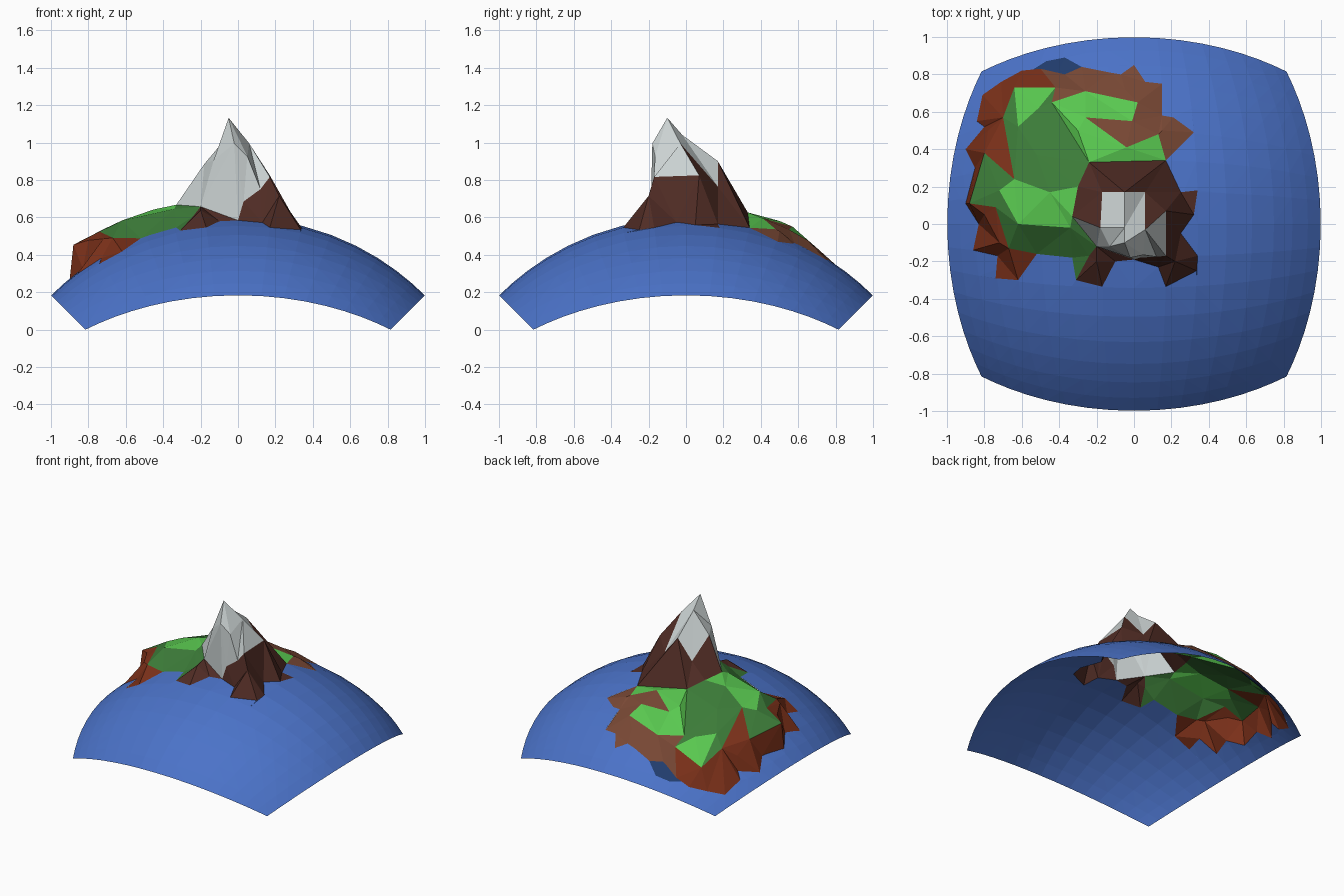
import bpy, math
from mathutils import Vector
from mathutils.geometry import delaunay_2d_cdt

if "Cube" in bpy.data.objects:
    bpy.data.objects.remove(bpy.data.objects["Cube"])

R = 1.412            # planet radius
ZC = -R / math.sqrt(3)


def sea(x, y):
    return math.sqrt(R * R - x * x - y * y) + ZC


def inside(x, y, ring):
    hit = False
    for a, b in zip(ring, ring[1:] + ring[:1]):
        if (a[1] > y) != (b[1] > y) and x < (b[0] - a[0]) * (y - a[1]) / (b[1] - a[1]) + a[0]:
            hit = not hit
    return hit


def material(name, rgb):
    m = bpy.data.materials.new(name)
    m.diffuse_color = (*rgb, 1)
    m.use_nodes = True
    m.node_tree.nodes["Principled BSDF"].inputs["Base Color"].default_value = m.diffuse_color
    return m


def make(name, verts, faces, mat):
    used = sorted({i for f in faces for i in f})
    idx = {v: i for i, v in enumerate(used)}
    me = bpy.data.meshes.new(name)
    me.from_pydata([verts[i] for i in used], [], [[idx[i] for i in f] for f in faces])
    me.materials.append(mat)
    ob = bpy.data.objects.new(name, me)
    bpy.context.collection.objects.link(ob)
    return ob


def loop(start, count):
    return [(start + i, start + (i + 1) % count) for i in range(count)]


def centre(verts, tri):
    return [sum(verts[i][k] for i in tri) / 3 for k in (0, 1)]


# shoreline, clockwise: north bays, mountain foot, west bays
north = [(-.71, .76), (-.6, .82), (-.5, .83), (-.37, .80), (-.28, .84), (-.13, .81), (-.07, .80),
         (0, .85), (.06, .76), (.15, .75), (.15, .58), (.21, .57), (.32, .49)]
foot = [(.17, .34), (.25, .17), (.34, .18), (.32, .05), (.25, -.05), (.34, -.17), (.335, -.25),
        (.17, -.335), (.13, -.23), (0, -.19), (-.1, -.2), (-.17, -.335), (-.31, -.30)]
west = [(-.33, -.18), (-.52, -.16), (-.62, -.30), (-.74, -.29), (-.73, -.17), (-.86, -.14),
        (-.83, 0), (-.90, .11), (-.85, .3), (-.90, .4), (-.80, .52), (-.84, .55), (-.81, .69)]


def shore(ring):
    return [(x, y, 0) for x, y in ring]


# rings with height above the sea
coast = shore(north + foot + west)
inner = [(-.24, -.17, .04), (-.2, -.12, .08), (-.33, .04, .11), (-.30, .2, .11), (-.24, .33, .09)]
mountain = shore(foot) + inner
grass = shore(foot[-1:] + west[:2]) + [
    (-.67, -.13, .07), (-.74, .09, .14), (-.88, .11, .17), (-.80, .38, .13), (-.64, .24, .14),
    (-.70, .57, .12), (-.64, .73, .08), (-.42, .73, .07), (-.44, .65, .09), (-.26, .71, .05),
    (.02, .65, .04), (-.01, .55, .05), (-.26, .57, .10), (-.04, .41, .06),
    (.13, .48, .03)] + shore(foot[:1]) + inner[::-1]
meadow_west = [(-.64, .24, .14), (-.45, .17, .13), (-.30, .2, .11), (-.33, .04, .11),
               (-.34, -.02, .09), (-.62, 0, .13), (-.72, .18, .15)]
meadow_north = [(-.64, .73, .08), (-.42, .73, .07), (-.51, .62, .10), (-.62, .52, .12)]
meadow_east = [(-.44, .65, .09), (-.26, .71, .05), (.02, .65, .04), (-.01, .55, .05),
               (-.26, .57, .10), (-.04, .41, .06), (.13, .48, .03), (.17, .34, 0),
               (-.24, .33, .09)]
snow = [(-.33, .04, .11), (-.18, -.02, .30), (-.17, .17, .18), (-.05, .17, .315), (.06, .17, .18),
        (.06, -.03, .40), (.17, .07, .24), (.17, -.17, .24), (.12, -.175, .17), (.03, -.18, .1),
        (0, -.19, 0), (-.2, -.12, .08)]
# loose peaks and hill tops
tops = [(-.05, -.10, .54), (-.05, -.02, .445), (-.02, -.18, .41), (-.13, -.12, .32),
        (.05, -.165, .34), (-.52, .37, .12), (-.3, .5, .11), (.22, -.2, .15), (-.2, -.2, .07),
        (-.80, .05, .13), (-.72, -.1, .09), (-.78, .5, .08), (-.05, .72, .02), (.15, .5, .03)]

# triangulate the island with every ring kept as an edge loop
rings = [coast, mountain, grass, meadow_west, meadow_north, meadow_east, snow]
pts, edges = [], []
for ring in rings:
    edges += loop(len(pts), len(ring))
    pts += ring
pts += tops
v2, _, tris = delaunay_2d_cdt([Vector(p[:2]) for p in pts], edges, [], 0, 1e-4)[:3]
verts = []
for v in v2:
    h = min(pts, key=lambda p: (p[0] - v.x) ** 2 + (p[1] - v.y) ** 2)[2]
    verts.append((v.x, v.y, sea(v.x, v.y) + h))

# sort triangles into parts
parts = {"snow_cap": [], "mountain_rock": [], "meadow": [], "grassland": [],
         "red_cliff": [], "brown_cliff": []}
for t in tris:
    x, y = centre(verts, t)
    if not inside(x, y, coast):
        continue
    if inside(x, y, snow):
        key = "snow_cap"
    elif inside(x, y, mountain):
        key = "mountain_rock"
    elif any(inside(x, y, m) for m in (meadow_west, meadow_north, meadow_east)):
        key = "meadow"
    elif inside(x, y, grass):
        key = "grassland"
    else:
        key = "red_cliff" if x < -.45 else "brown_cliff"
    parts[key].append(list(t))
colours = {"snow_cap": (.6, .65, .65), "mountain_rock": (.08, .025, .018),
           "meadow": (.10, .58, .08), "grassland": (.045, .2, .04),
           "red_cliff": (.2, .03, .01), "brown_cliff": (.19, .065, .035)}
for name, faces in parts.items():
    make(name, verts, faces, material(name, colours[name]))

# deep water patch off the north shore shares the ocean surface
inlet = [(-.54, .826), (-.47, .87), (-.37, .89), (-.28, .84), (-.37, .80), (-.5, .83)]

# ocean: one face of a rounded cube, cut out along the shoreline
N = 16
grid, edges = [], []
for j in range(N + 1):
    for i in range(N + 1):
        d = Vector((2 * i / N - 1, 2 * j / N - 1, 1)).normalized() * R
        a = len(grid)
        grid.append(d.xy)
        if i < N:
            edges.append((a, a + 1))
        if j < N:
            edges.append((a, a + N + 1))
for ring in (coast, inlet):
    edges += loop(len(grid), len(ring))
    grid += [Vector(p[:2]) for p in ring]
v2, _, tris = delaunay_2d_cdt(grid, edges, [], 1, 1e-5)[:3]
verts = [(v.x, v.y, sea(v.x, v.y)) for v in v2]
water, deep = [], []
for t in tris:
    x, y = centre(verts, t)
    if not inside(x, y, coast):
        (deep if inside(x, y, inlet) else water).append(list(t))
make("ocean", verts, water, material("water", (.07, .17, .58)))
make("deep_inlet", verts, deep, material("deep_water", (.015, .045, .15)))
